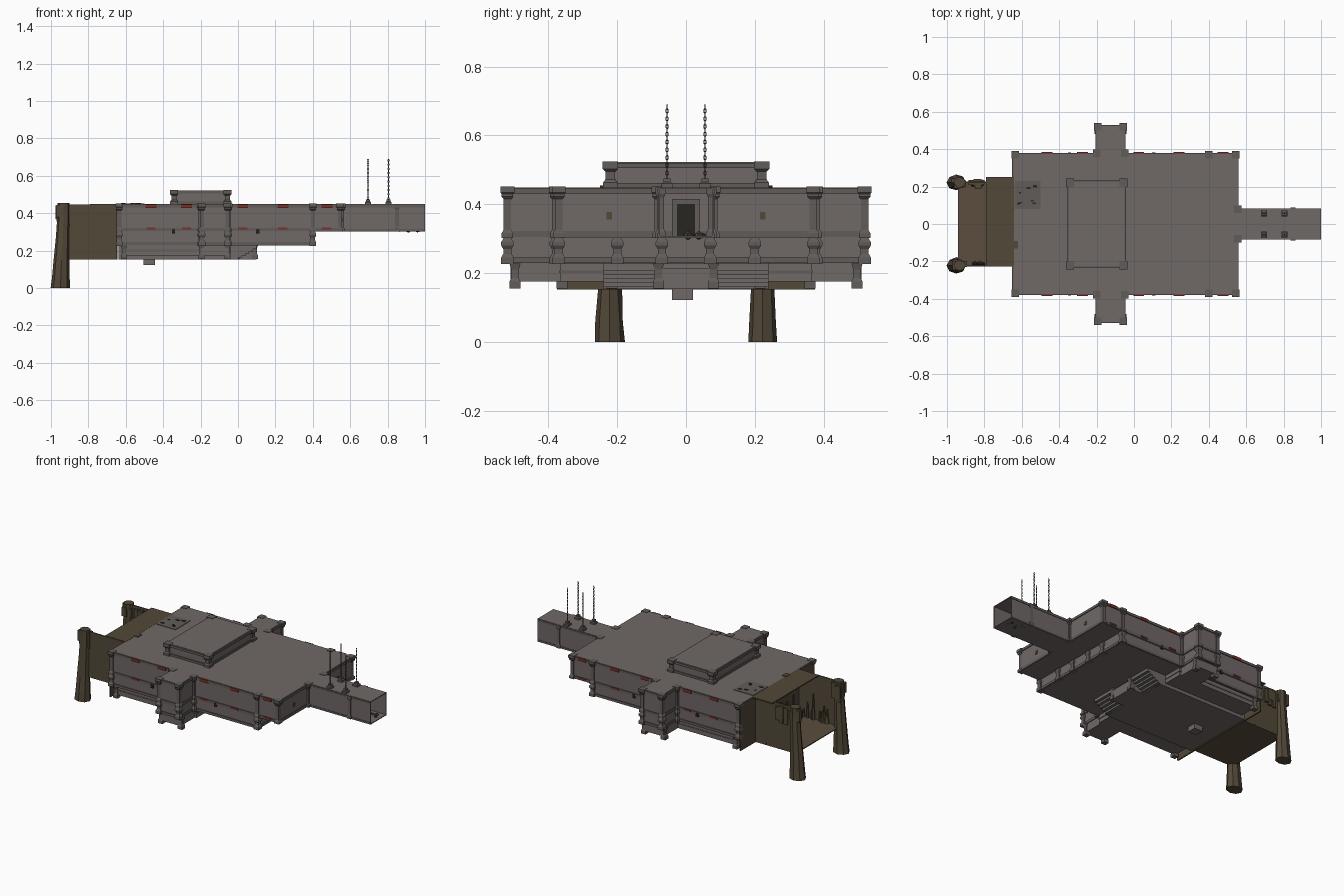
import bpy, bmesh, math, random
from mathutils import Matrix, Vector

if "Cube" in bpy.data.objects:
    bpy.data.objects.remove(bpy.data.objects["Cube"])
random.seed(4)

def material(name, r, g, b):
    m = bpy.data.materials.new(name)
    m.diffuse_color = (r, g, b, 1)
    m.use_nodes = True
    m.node_tree.nodes["Principled BSDF"].inputs["Base Color"].default_value = m.diffuse_color
    return m

STONE = material("grey stone", .160, .140, .134)
TRIM = material("dark stone trim", .120, .107, .102)
ROCK = material("brown rock", .086, .065, .040)
SOIL = material("cave floor soil", .105, .075, .048)
RED = material("red cloth", .19, .030, .022)
IRON = material("dark iron", .06, .06, .055)
DARK = material("dark opening", .022, .019, .016)

def finish(name, bm, mat):
    bmesh.ops.recalc_face_normals(bm, faces=bm.faces[:])
    me = bpy.data.meshes.new(name)
    bm.to_mesh(me)
    bm.free()
    me.materials.append(mat)
    ob = bpy.data.objects.new(name, me)
    bpy.context.collection.objects.link(ob)
    return ob

def add_box(bm, x0, x1, y0, y1, z0, z1):
    m = Matrix.Translation(((x0 + x1) / 2, (y0 + y1) / 2, (z0 + z1) / 2))
    return bmesh.ops.create_cube(bm, size=1, matrix=m @ Matrix.Diagonal((x1 - x0, y1 - y0, z1 - z0, 1)))["verts"]

def boxes(name, mat, items):
    bm = bmesh.new()
    for b in items:
        add_box(bm, *b)
    return finish(name, bm, mat)

def add_loft(bm, sections):
    """Stack rings of points and cap both ends."""
    rings = [[bm.verts.new(p) for p in s] for s in sections]
    n = len(rings[0])
    for a, b in zip(rings, rings[1:]):
        for i in range(n):
            bm.faces.new((a[i], a[(i + 1) % n], b[(i + 1) % n], b[i]))
    bm.faces.new(rings[0][::-1])
    bm.faces.new(rings[-1])

def columns(name, spots, profile):
    """Square moulded columns: profile is (height, half width)."""
    bm = bmesh.new()
    for x, y in spots:
        add_loft(bm, [[(x + sx * w, y + sy * w, z) for sx, sy in ((-1, -1), (1, -1), (1, 1), (-1, 1))]
                      for z, w in profile])
    return finish(name, bm, TRIM)

def bands(name, rects, levels):
    """Wall mouldings wrapped round the given plan rectangles."""
    return boxes(name, TRIM, [(x0 - o, x1 + o, y0 - o, y1 + o, z0, z1)
                              for x0, x1, y0, y1 in rects for z0, z1, o in levels])

def both(points):
    return [(x, s * y) for x, y in points for s in (-1, 1)]

# Main hall: upper tier, middle tier and sunken tier
NAVE, CROSS = (-.645, .555, -.375, .375), (-.2, -.05, -.525, .525)
MID = (-.64, .405, -.373, .373)
MIDX = (-.198, -.052, -.523, .523)
boxes("hall_upper_tier", STONE, [NAVE + (.302, .449), CROSS + (.302, .449)])
boxes("hall_middle_tier", STONE, [MID + (.227, .302), MIDX + (.227, .302)])
boxes("hall_lower_tier", STONE, [(-.62, -.04, -.365, .365, .175, .227),
                                 (-.198, -.052, -.51, .51, .175, .227),
                                 (-.64, 0, -.24, .24, .154, .227),
                                 (0, .1, -.09, .09, .154, .215),
                                 (-.505, -.445, -.04, .02, .122, .155)])
bands("upper_mouldings", [NAVE, CROSS], [(.431, .447, .005), (.304, .322, .004)])
bands("middle_mouldings", [MID, MIDX], [(.229, .245, .005)])
bands("lower_mouldings", [(-.62, -.04, -.365, .365)], [(.200, .207, .003)])

# Underside of the stair flights beside the landing
boxes("stair_flights", STONE, [(.02 * i, .02 * (i + 1), min(s * .09, s * .24), max(s * .09, s * .24),
                                .160 + .012 * i, .227) for i in range(5) for s in (-1, 1)])

# Moulded columns
UPPER = [(.302, .017), (.316, .017), (.325, .011), (.415, .011), (.422, .017), (.43, .017), (.434, .02), (.451, .02)]
MIDDLE = [(.226, .018), (.245, .018), (.256, .012), (.27, .012), (.28, .018), (.29, .018), (.302, .011)]
LOWER = [(.155, .016), (.175, .016), (.185, .011), (.21, .011), (.227, .016)]
corner = both([(-.635, .37), (-.2, .378), (-.05, .378), (-.193, .519), (-.057, .519), (.4, .37)])
columns("upper_columns", corner + both([(.545, .37), (.555, .08)]), UPPER)
columns("middle_columns", corner + both([(.4, .2), (.4, .07)]), MIDDLE)
columns("lower_columns", both([(-.195, .497), (-.055, .497), (-.61, .36), (.09, .08), (-.005, .215)]), LOWER)

# Raised roof block
ROOF = (-.347, -.05, -.225, .225)
boxes("roof_block", STONE, [ROOF + (.449, .522)])
bands("roof_block_mouldings", [ROOF], [(.505, .520, .008), (.449, .462, .006)])
columns("roof_block_columns", both([(-.342, .22), (-.056, .22)]),
        [(.449, .021), (.463, .021), (.472, .014), (.495, .014), (.503, .022), (.524, .022)])

# Broken patch on the roof above the cave
boxes("roof_patch", TRIM, [(-.64, -.5, .08, .23, .449, .452)])
bm = bmesh.new()
for i in range(9):
    x, y, r = random.uniform(-.635, -.52), random.uniform(.1, .225), random.uniform(.004, .012)
    add_box(bm, x - r, x + r, y - r / 2, y + r / 2, .45, .455)
finish("roof_patch_debris", bm, DARK)

# Entrance corridor, open at its far end
boxes("corridor", STONE, [(.555, 1, -.078, .078, .302, .307), (.555, 1, -.078, .078, .444, .449),
                          (.555, 1, -.08, -.075, .302, .449), (.555, 1, .075, .08, .302, .449)])
columns("corridor_columns", both([(.85, .074)]), [(.302, .014), (.32, .014), (.328, .01), (.42, .01), (.43, .014), (.448, .014)])
boxes("corridor_mouldings", TRIM, [(.56, 1, s * .081 - .002, s * .081 + .002, z, z + .012)
                                   for s in (-1, 1) for z in (.303, .432)])
boxes("corridor_inner_door", DARK, [(.555, .560, -.028, .028, .307, .405)])
boxes("door_frame", TRIM, [(.555, .564, -.04, -.026, .307, .41), (.555, .564, .026, .04, .307, .41),
                           (.555, .564, -.04, .04, .4, .415)])
bm = bmesh.new()
for i in range(12):
    m = Matrix.Translation((random.uniform(.86, .97), random.uniform(.0, .065), .309))
    r = random.uniform(.006, .014)
    bmesh.ops.create_icosphere(bm, subdivisions=1, radius=r, matrix=m)
finish("corridor_rubble", bm, ROCK)

# Four chains standing on square mounts
CHAIN = both([(.695, .055), (.805, .055)])
columns("chain_mounts", CHAIN, [(.449, .016), (.46, .016), (.464, .01), (.474, .01)])
bm = bmesh.new()
for x, y in CHAIN:
    for k in range(19):
        c = Vector((x, y, .479 + k * .0113))
        rot = Matrix.Rotation(math.pi / 2 * (k % 2), 3, 'Z')
        rings = []
        for i in range(6):
            a = i * math.pi / 3
            d = Vector((math.sin(a), 0, math.cos(a)))
            ring = []
            for j in range(4):
                b = j * math.pi / 2
                p = Vector((d.x * (.0036 + .0018 * math.cos(b)), .0018 * math.sin(b),
                            d.z * (.0068 + .0018 * math.cos(b))))
                ring.append(bm.verts.new(c + rot @ p))
            rings.append(ring)
        for i in range(6):
            for j in range(4):
                bm.faces.new((rings[i][j], rings[i][(j + 1) % 4],
                              rings[(i + 1) % 6][(j + 1) % 4], rings[(i + 1) % 6][j]))
finish("chains", bm, IRON)

# Red cloth strips along both long walls, with small windows
strips = []
for s in (-1, 1):
    for x in (-.465, -.275, .025, .24, .475):
        strips.append((x - .029, x + .029, s * .381 - .003, s * .381 + .003, .429, .448))
        strips.append((x - .025, x + .025, s * .380 - .003, s * .380 + .003, .312, .323))
boxes("red_cloth_strips", RED, strips)
boxes("small_side_windows", DARK, [(x - .009, x + .009, s * .378 - .004, s * .378 + .004, .292, .315)
                                   for x in (-.345, .105) for s in (-1, 1)])
boxes("small_end_windows", ROCK, [(.552, .559, y - .008, y + .008, .356, .378) for y in (-.223, .223)])

# Cave: floor, side walls, part roof and the wide end wall
boxes("cave_floor", SOIL, [(-.94, -.645, -.222, .222, .154, .16)])
boxes("cave_shell", ROCK, [(-.79, -.642, -.222, .25, .443, .450),
                           (-.965, -.645, -.226, -.219, .154, .448),
                           (-.965, -.645, .219, .226, .154, .448),
                           (-.652, -.643, -.375, .375, .152, .447),
                           (-.65, -.62, -.13, -.09, .44, .453)])
boxes("cave_doorway", DARK, [(-.656, -.651, -.05, .05, .16, .30)])

# Rocky spikes against the cave walls
bm = bmesh.new()
spots = [(random.uniform(-.87, -.67), s * .212) for s in (-1, 1) for i in range(10)]
spots += [(-.663, random.uniform(-.2, .2)) for i in range(10)]
for x, y in spots:
    h, r = random.uniform(.05, .17), random.uniform(.008, .016)
    bmesh.ops.create_cone(bm, cap_ends=True, segments=5, radius1=r, radius2=r * .3, depth=h,
                          matrix=Matrix.Translation((x, y, .158 + h / 2)))
finish("cave_spikes", bm, ROCK)

# Two tapering rock legs at the cave mouth
bm = bmesh.new()
for s in (-1, 1):
    secs = []
    for z, cx, rx, ry in ((0, -.95, .052, .044), (.06, -.947, .047, .041), (.15, -.944, .042, .036),
                          (.28, -.937, .036, .031), (.40, -.932, .033, .027), (.455, -.932, .032, .03)):
        secs.append([(cx + rx * math.cos(a), s * (.222 + ry * math.sin(a) * random.uniform(.92, 1.02)), z)
                     for a in [i * math.pi / 4 for i in range(8)]])
    add_loft(bm, secs)
finish("cave_mouth_legs", bm, ROCK)

# Ragged rock ledge along the wall tops
bm = bmesh.new()
for s, x0, x1 in ((1, -.97, -.80), (-1, -.97, -.91)):
    for i in range(9):
        x, r = random.uniform(x0, x1), random.uniform(.01, .018)
        y = s * random.uniform(.2, .235)
        add_box(bm, x - r, x + r, y - r, y + r, random.uniform(.32, .38), random.uniform(.42, .447))
finish("cave_rock_ledge", bm, ROCK)
